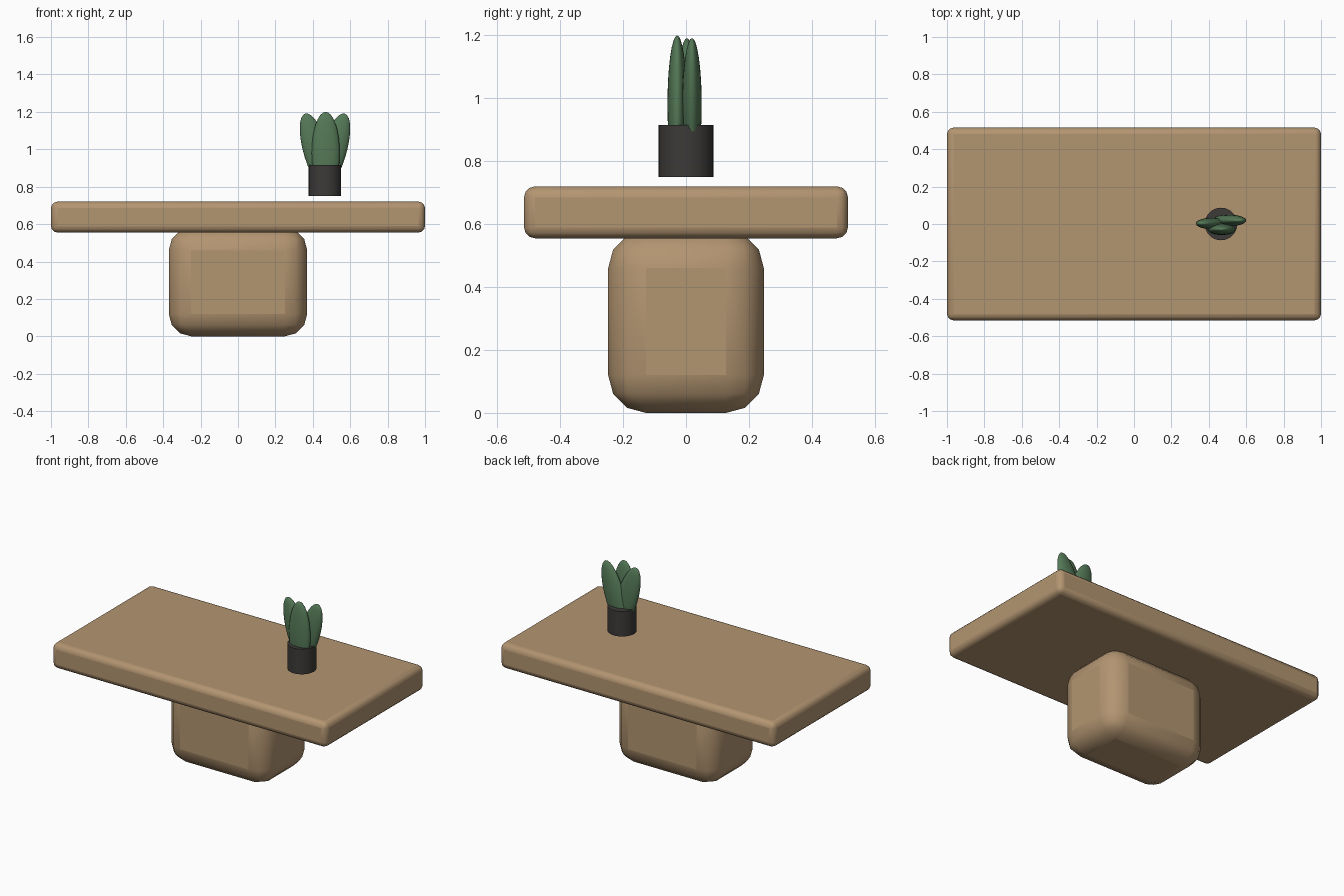
import bpy, math

if "Cube" in bpy.data.objects:
    bpy.data.objects.remove(bpy.data.objects["Cube"])


def material(name, rgb):
    m = bpy.data.materials.new(name)
    m.diffuse_color = (*rgb, 1)
    m.use_nodes = True
    m.node_tree.nodes["Principled BSDF"].inputs["Base Color"].default_value = m.diffuse_color
    return m


wood = material("wood", (0.45, 0.30, 0.165))
dark = material("dark_ceramic", (0.045, 0.043, 0.041))
green = material("leaf_green", (0.09, 0.19, 0.095))


def finish(name, mat, angle=40):
    ob = bpy.context.object
    ob.name = name
    ob.data.materials.append(mat)
    bpy.ops.object.transform_apply(location=False, rotation=False, scale=True)
    bpy.ops.object.shade_smooth_by_angle(angle=math.radians(angle))
    return ob


def rounded_box(name, size, z0, radius, segments):
    bpy.ops.mesh.primitive_cube_add(size=1, location=(0, 0, z0 + size[2] / 2))
    bpy.context.object.scale = size
    ob = finish(name, wood)
    bev = ob.modifiers.new("round_edges", 'BEVEL')
    bev.width = radius
    bev.segments = segments
    bev.limit_method = 'NONE'
    # keep the bevel before the smoothing
    ob.modifiers.move(len(ob.modifiers) - 1, 0)
    return ob


# Table: rounded slab on a chunky pedestal that sinks slightly into it
rounded_box("table_top", (2.0, 1.03, 0.165), 0.555, 0.035, 3)
rounded_box("pedestal", (0.74, 0.495, 0.58), 0.0, 0.12, 3)

# Plant pot, hovering just above the slab
PX = 0.465
bpy.ops.mesh.primitive_cylinder_add(vertices=32, radius=0.087, depth=0.165,
                                    location=(PX, 0, 0.8325))
finish("plant_pot", dark)

# Three flat ellipsoid leaves fanned out: x offset, y, half width, lean
leaves = [("leaf_middle", 0.004, -0.028, 0.075, 0),
          ("leaf_left", -0.042, 0.003, 0.070, -17),
          ("leaf_right", 0.042, 0.019, 0.070, 17)]
for name, dx, y, half_width, lean in leaves:
    bpy.ops.mesh.primitive_uv_sphere_add(segments=24, ring_count=16, radius=1,
                                         location=(PX + dx, y, 0.98),
                                         rotation=(0, math.radians(lean), 0))
    bpy.context.object.scale = (half_width, 0.031, 0.22)
    finish(name, green, 80)
